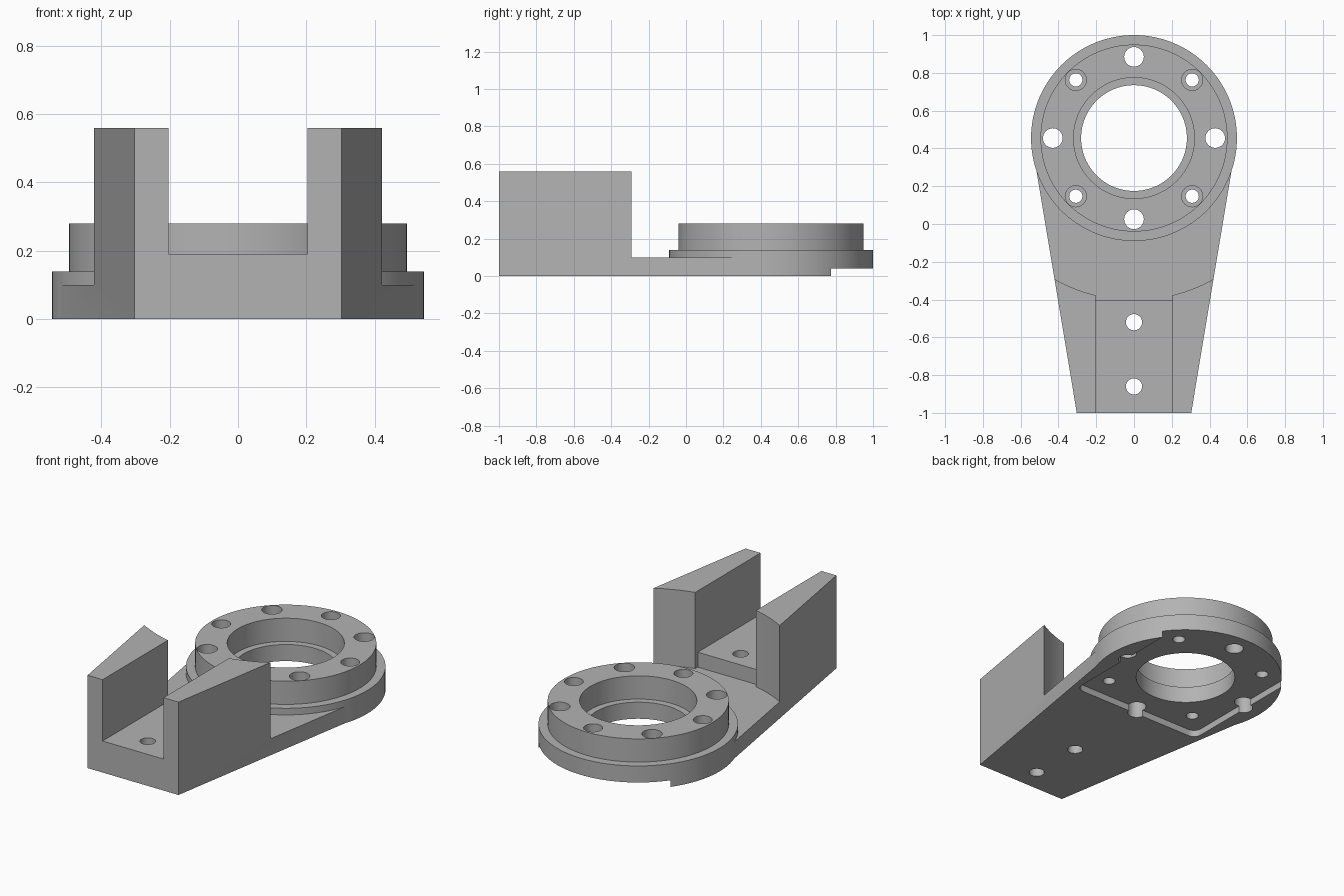
import bpy
import bmesh
import math

if "Cube" in bpy.data.objects:
    bpy.data.objects.remove(bpy.data.objects["Cube"], do_unlink=True)

CY = 0.455          # ring centre on y
SLOT = 0.203        # half width of the slot between the walls

grey = bpy.data.materials.new("light_grey")
grey.use_nodes = True
grey.diffuse_color = (0.45, 0.45, 0.45, 1)
grey.node_tree.nodes["Principled BSDF"].inputs["Base Color"].default_value = (0.45, 0.45, 0.45, 1)


def prism(name, outline, z0, z1):
    """Extrude a flat outline from z0 up to z1."""
    bm = bmesh.new()
    face = bm.faces.new([bm.verts.new((x, y, z0)) for x, y in outline])
    top = bmesh.ops.extrude_face_region(bm, geom=[face])["geom"]
    for v in top:
        if isinstance(v, bmesh.types.BMVert):
            v.co.z = z1
    bmesh.ops.recalc_face_normals(bm, faces=bm.faces)
    mesh = bpy.data.meshes.new(name)
    bm.to_mesh(mesh)
    bm.free()
    mesh.materials.append(grey)
    obj = bpy.data.objects.new(name, mesh)
    bpy.context.collection.objects.link(obj)
    return obj


def arc(x, y, r, n, start=0.0, sweep=2 * math.pi):
    return [(x + r * math.cos(start + sweep * i / n),
             y + r * math.sin(start + sweep * i / n)) for i in range(n)]


def cylinder(name, x, y, r, z0, z1, n=96):
    return prism(name, arc(x, y, r, n), z0, z1)


def box(name, x, y0, y1, z0, z1):
    return prism(name, [(-x, y0), (x, y0), (x, y1), (-x, y1)], z0, z1)


def combine(target, tool, operation="DIFFERENCE"):
    mod = target.modifiers.new("combine", "BOOLEAN")
    mod.operation = operation
    mod.solver = "EXACT"
    mod.object = tool
    bpy.ops.object.select_all(action="DESELECT")
    bpy.context.view_layer.objects.active = target
    target.select_set(True)
    bpy.ops.object.modifier_apply(modifier=mod.name)
    bpy.data.objects.remove(tool, do_unlink=True)


# Tapered body: clamp walls in front, thin arm behind a concentric arc
body = prism("mounting_bracket", [(-0.303, -1), (0.303, -1), (0.545, CY), (-0.545, CY)], 0, 0.56)
combine(body, cylinder("arc_cut", 0, CY, 0.857, 0.10, 0.7, 192))
combine(body, box("slot_cut", SLOT, -1.1, 0, 0.19, 0.7))
combine(body, box("step_cut", SLOT, -0.402, 0, 0.10, 0.3))

# Flange and raised ring
combine(body, cylinder("flange", 0, CY, 0.545, 0, 0.14, 128), "UNION")
combine(body, cylinder("ring", 0, CY, 0.495, 0.05, 0.28, 128), "UNION")

# Stepped centre bore
combine(body, cylinder("bore", 0, CY, 0.28, -0.1, 0.4))
combine(body, cylinder("counterbore", 0, CY, 0.32, 0.14, 0.4))

# Shallow pocket underneath, round front corners, open at the back
P, R = 0.44, 0.05
pocket = [(P, 1.2), (-P, 1.2)]
pocket += arc(-P + R, CY - P + R, R, 8, math.pi, math.pi / 2) + [(-P + R, CY - P)]
pocket += arc(P - R, CY - P + R, R, 8, -math.pi / 2, math.pi / 2) + [(P, CY - P + R)]
combine(body, prism("pocket", pocket, -0.1, 0.04))

# Bolt circle: plain holes on the axes, counterbored holes on the diagonals
for i in range(8):
    a = i * math.pi / 4
    x, y = 0.43 * math.cos(a), CY + 0.43 * math.sin(a)
    if i % 2 == 0:
        combine(body, cylinder("bolt_hole", x, y, 0.052, -0.1, 0.4, 32))
    else:
        x, y = x * 1.013, CY + (y - CY) * 1.013
        combine(body, cylinder("screw_hole", x, y, 0.035, -0.1, 0.4, 32))
        combine(body, cylinder("screw_head", x, y, 0.056, 0.14, 0.4, 32))

# Two holes through the slot floor
for y in (-0.86, -0.52):
    combine(body, cylinder("floor_hole", 0, y, 0.043, -0.1, 0.4, 32))

bpy.ops.object.select_all(action="DESELECT")
body.select_set(True)
bpy.context.view_layer.objects.active = body
bpy.ops.object.shade_smooth_by_angle(angle=math.radians(25))
